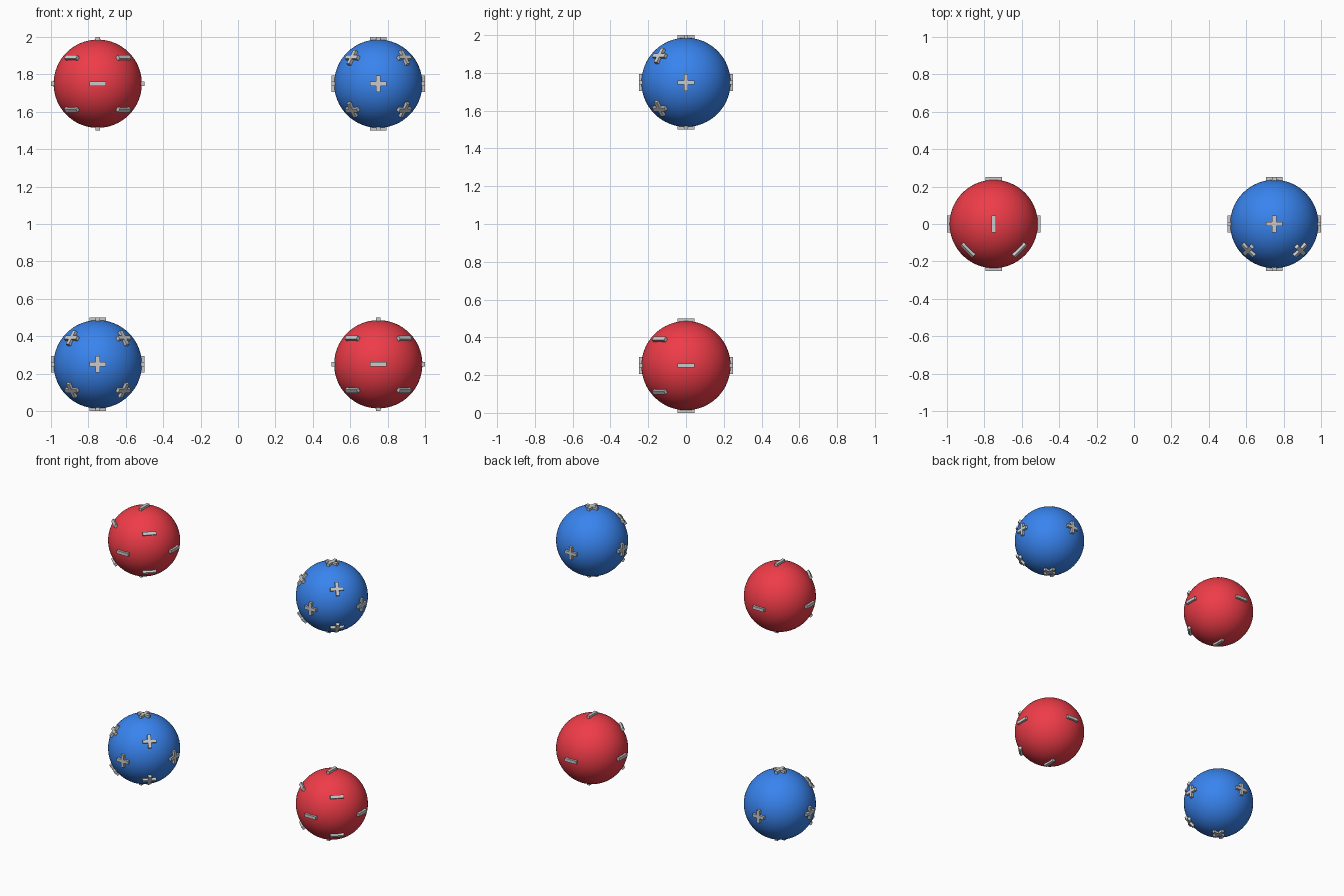
import bpy, bmesh
from mathutils import Vector, Matrix

if "Cube" in bpy.data.objects:
    bpy.data.objects.remove(bpy.data.objects["Cube"])

R = 0.236            # ball radius
OUT = 0.25           # outer face of the signs
DEPTH = 0.02         # sign thickness
L, W = 0.045, 0.011  # half length and half width of a sign stroke

MINUS = [(-L, -W), (L, -W), (L, W), (-L, W)]
PLUS = [(-L, -W), (-W, -W), (-W, -L), (W, -L), (W, -W), (L, -W),
        (L, W), (W, W), (W, L), (-W, L), (-W, W), (-L, W)]

# Six axis directions plus the four front diagonals
DIRS = [Vector(d).normalized() for d in
        [(1, 0, 0), (-1, 0, 0), (0, 1, 0), (0, -1, 0), (0, 0, 1), (0, 0, -1),
         (1, -1, 1), (-1, -1, 1), (1, -1, -1), (-1, -1, -1)]]


def material(name, color):
    mat = bpy.data.materials.new(name)
    mat.diffuse_color = color
    mat.use_nodes = True
    mat.node_tree.nodes["Principled BSDF"].inputs["Base Color"].default_value = mat.diffuse_color
    return mat


def ball(name, centre, mat):
    bpy.ops.mesh.primitive_uv_sphere_add(segments=64, ring_count=32, radius=R, location=centre)
    ob = bpy.context.object
    ob.name = name
    ob.data.materials.append(mat)
    bpy.ops.object.shade_smooth()


def signs(name, centre, profile):
    bm = bmesh.new()
    for n in DIRS:
        # Long stroke runs level around the ball, or along y at the poles
        u = Vector((0, 1, 0)) if abs(n.z) > 0.99 else Vector((0, 0, 1)).cross(n).normalized()
        v = n.cross(u)
        base = [bm.verts.new(n * (OUT - DEPTH) + u * a + v * b) for a, b in profile]
        top = [bm.verts.new(p.co + n * DEPTH) for p in base]
        bm.faces.new(base[::-1])
        bm.faces.new(top)
        for i in range(len(base)):
            j = (i + 1) % len(base)
            bm.faces.new((base[i], base[j], top[j], top[i]))
    me = bpy.data.meshes.new(name)
    bm.to_mesh(me)
    bm.free()
    ob = bpy.data.objects.new(name, me)
    ob.location = centre
    bpy.context.collection.objects.link(ob)


blue = material("blue", (0.04, 0.23, 0.86, 1))
red = material("red", (0.86, 0.045, 0.065, 1))

# Positive and negative charges alternate on the corners of a square
for row, z in (("lower", 0.25), ("upper", 1.75)):
    for side, x in (("left", -0.75), ("right", 0.75)):
        positive = (row == "upper") == (side == "right")
        c = (x, 0, z)
        kind = "positive" if positive else "negative"
        ball(f"{row}_{side}_{kind}_ball", c, blue if positive else red)
        signs(f"{row}_{side}_{kind}_signs", c, PLUS if positive else MINUS)
